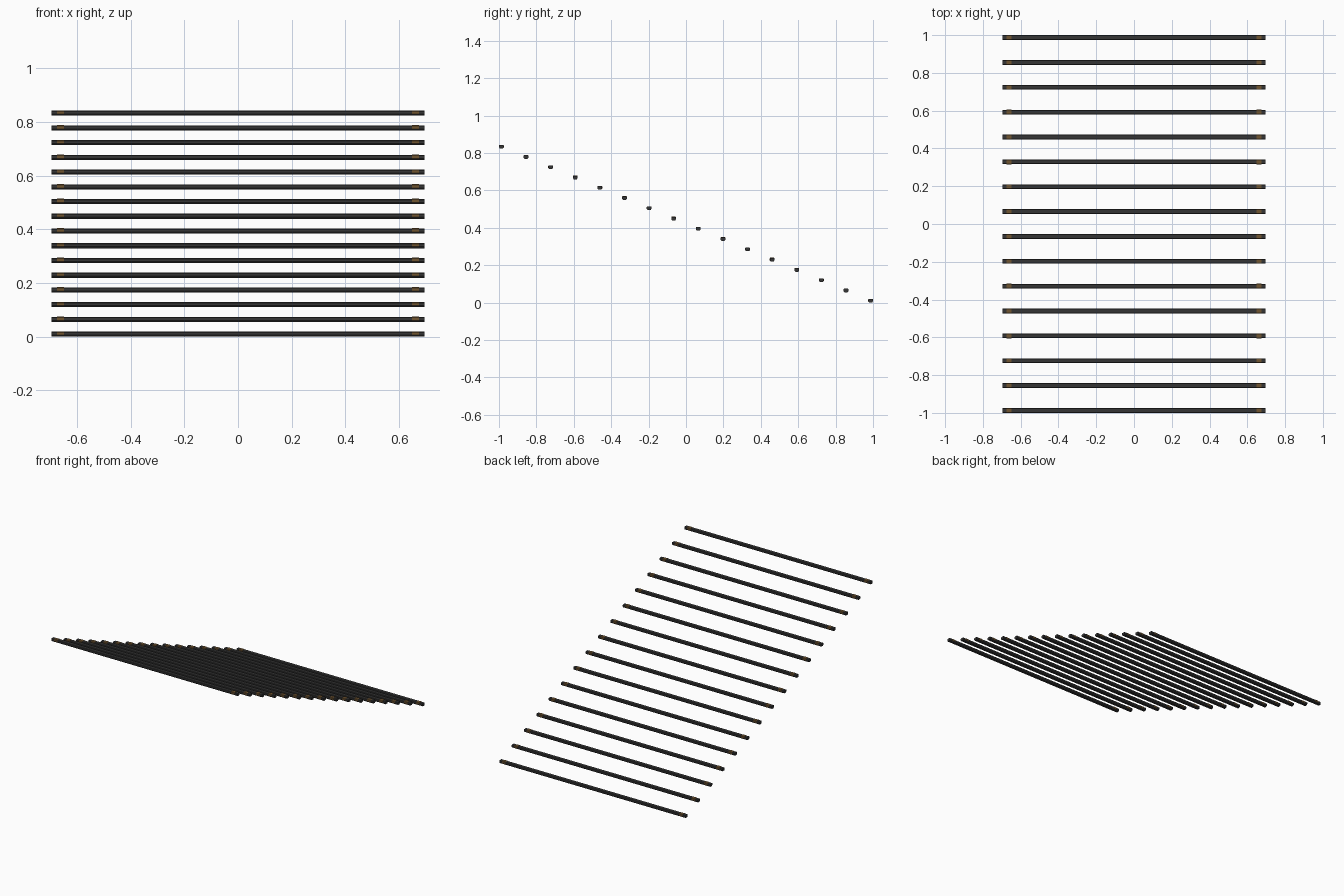
import bpy

if "Cube" in bpy.data.objects:
    bpy.data.objects.remove(bpy.data.objects["Cube"])

COUNT = 16
HALF_LEN = 0.695
STEP_Y, STEP_Z = 0.1316, 0.0549


def material(name, color):
    m = bpy.data.materials.new(name)
    m.diffuse_color = color
    m.use_nodes = True
    m.node_tree.nodes["Principled BSDF"].inputs["Base Color"].default_value = m.diffuse_color
    return m


dark = material("dark_metal", (0.035, 0.035, 0.035, 1))
brass = material("aged_brass", (0.16, 0.09, 0.03, 1))


def extrude_x(name, profile, x0, x1, mat):
    """Prism along x from a (y, z) profile."""
    n = len(profile)
    verts = [(x, y, z) for x in (x0, x1) for y, z in profile]
    faces = [(i, (i + 1) % n, n + (i + 1) % n, n + i) for i in range(n)]
    faces += [tuple(reversed(range(n))), tuple(range(n, 2 * n))]
    me = bpy.data.meshes.new(name)
    me.from_pydata(verts, [], faces)
    me.materials.append(mat)
    ob = bpy.data.objects.new(name, me)
    bpy.context.collection.objects.link(ob)
    return ob


# bar section with chamfered edges, and a clip sitting just proud of it
bar_profile = [(-0.008, 0), (0.008, 0), (0.0125, 0.006), (0.0125, 0.016),
               (0.010, 0.019), (-0.010, 0.019), (-0.0125, 0.016), (-0.0125, 0.006)]
clip_profile = [(-0.013, 0.006), (0.013, 0.006), (0.013, 0.0165),
                (0.0105, 0.02), (-0.0105, 0.02), (-0.013, 0.0165)]

for i in range(COUNT):
    y = (i - (COUNT - 1) / 2) * STEP_Y
    z = (COUNT - 1 - i) * STEP_Z
    # stair bar
    parts = [extrude_x(f"bar_{i + 1}", bar_profile, -HALF_LEN, HALF_LEN, dark)]
    # clips near both ends
    for side, x in (("left", -0.662), ("right", 0.662)):
        parts.append(extrude_x(f"{side}_clip_{i + 1}", clip_profile,
                               x - 0.013, x + 0.013, brass))
    for p in parts:
        p.location = (0, y, z)
